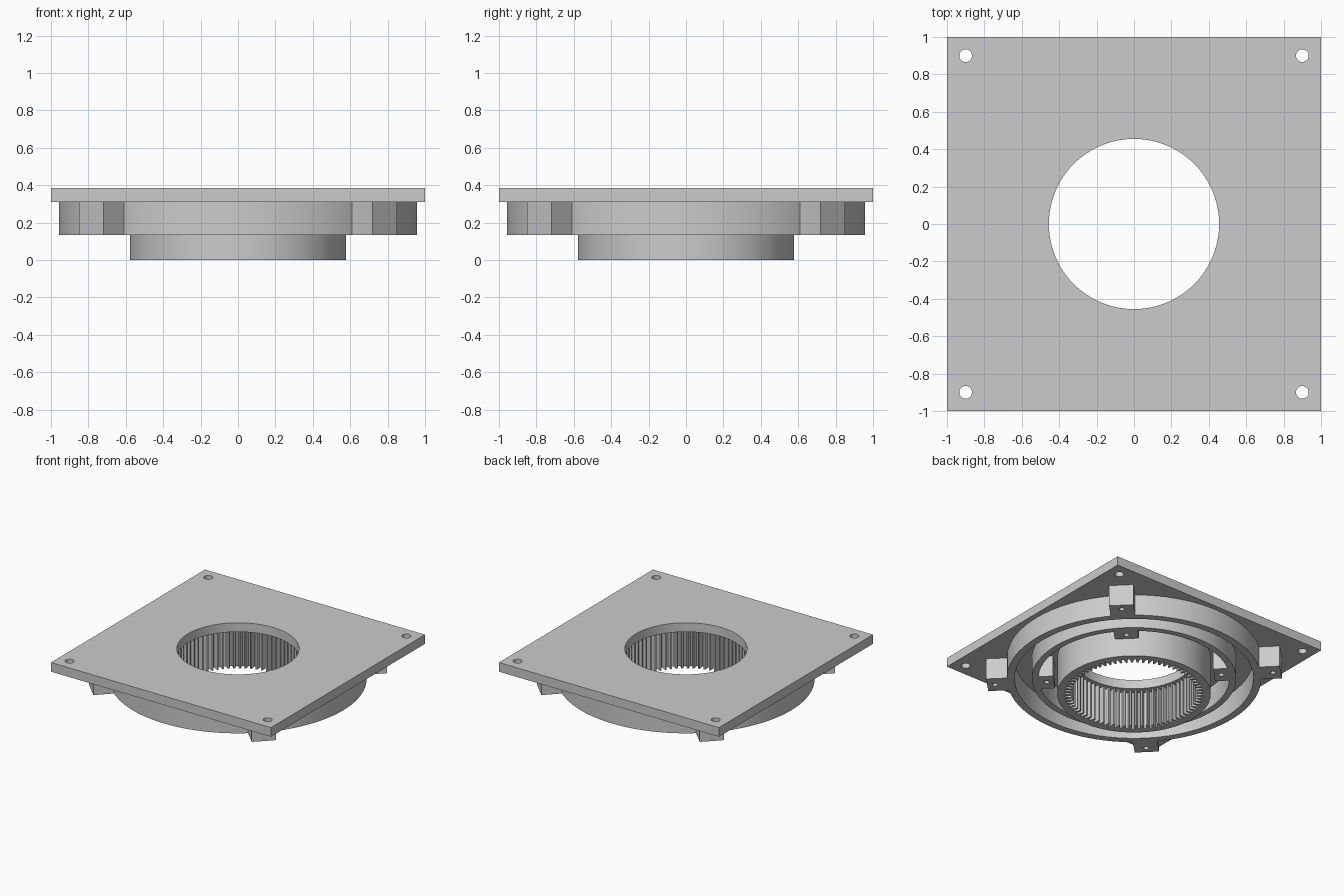
import bpy, bmesh, math
from mathutils import Matrix

if "Cube" in bpy.data.objects:
    bpy.data.objects.remove(bpy.data.objects["Cube"], do_unlink=True)

# Single plain grey
grey = bpy.data.materials.new("plain_grey")
grey.use_nodes = True
colour = (0.6, 0.6, 0.6, 1)
grey.diffuse_color = colour
grey.node_tree.nodes["Principled BSDF"].inputs["Base Color"].default_value = colour


def circle(radius, cx=0, cy=0, sides=96):
    return [(cx + radius * math.cos(math.tau * i / sides),
             cy + radius * math.sin(math.tau * i / sides)) for i in range(sides)]


def rectangle(x0, x1, y0, y1):
    return [(x0, y0), (x1, y0), (x1, y1), (x0, y1)]


def slab(name, loops, bottom, top, angle=0):
    """Extrude an outline with holes between two heights, turned about z."""
    curve = bpy.data.curves.new(name, "CURVE")
    curve.dimensions = "2D"
    curve.fill_mode = "BOTH"
    curve.extrude = (top - bottom) / 2
    for loop in loops:
        spline = curve.splines.new("POLY")
        spline.points.add(len(loop) - 1)
        for point, (x, y) in zip(spline.points, loop):
            point.co = (x, y, 0, 1)
        spline.use_cyclic_u = True
    source = bpy.data.objects.new(name + "_outline", curve)
    bpy.context.collection.objects.link(source)
    graph = bpy.context.evaluated_depsgraph_get()
    mesh = bpy.data.meshes.new_from_object(source.evaluated_get(graph))
    bpy.data.objects.remove(source, do_unlink=True)
    bpy.data.curves.remove(curve)

    bm = bmesh.new()
    bm.from_mesh(mesh)
    bmesh.ops.remove_doubles(bm, verts=bm.verts, dist=0.0001)
    bmesh.ops.recalc_face_normals(bm, faces=bm.faces)
    bm.transform(Matrix.Translation((0, 0, (top + bottom) / 2)) @ Matrix.Rotation(angle, 4, "Z"))
    bm.to_mesh(mesh)
    bm.free()
    mesh.materials.clear()
    mesh.materials.append(grey)
    obj = bpy.data.objects.new(name, mesh)
    bpy.context.collection.objects.link(obj)
    bpy.ops.object.select_all(action="DESELECT")
    obj.select_set(True)
    bpy.context.view_layer.objects.active = obj
    bpy.ops.object.shade_smooth_by_angle(angle=math.radians(20))
    return obj


PLATE_TOP, PLATE_BOTTOM, RING_BOTTOM = 0.385, 0.31, 0.135

# Square plate with a central opening and corner screw holes
corner_holes = [circle(0.034, 0.9 * sx, 0.9 * sy, 32) for sx in (-1, 1) for sy in (-1, 1)]
slab("mounting_plate", [rectangle(-1, 1, -1, 1), circle(0.455)] + corner_holes,
     PLATE_BOTTOM, PLATE_TOP)

# Two concentric walls under the plate
slab("outer_ring", [circle(0.958), circle(0.9)], RING_BOTTOM, PLATE_BOTTOM)
slab("inner_ring", [circle(0.77), circle(0.72)], RING_BOTTOM, PLATE_BOTTOM)

# Internally toothed ring
TEETH, ROOT, TIP = 72, 0.522, 0.475
teeth = []
for i in range(TEETH):
    for step, radius in ((0, ROOT), (0.3, ROOT), (0.52, TIP), (0.78, TIP)):
        a = math.tau * (i + step) / TEETH
        teeth.append((radius * math.cos(a), radius * math.sin(a)))
slab("toothed_ring", [circle(0.578), teeth], 0, PLATE_BOTTOM)

# Screw lugs on the diagonals, outside the outer wall and inside the inner wall
for i in range(4):
    turn = math.pi / 4 + i * math.pi / 2
    for name, near, far, hole in (("outer_lug", 0.945, 1.11, 1.05),
                                  ("inner_lug", 0.605, 0.725, 0.66)):
        slab(f"{name}_{i + 1}", [rectangle(near, far, -0.092, 0.092), circle(0.02, hole, 0, 24)],
             RING_BOTTOM, PLATE_BOTTOM, turn)
